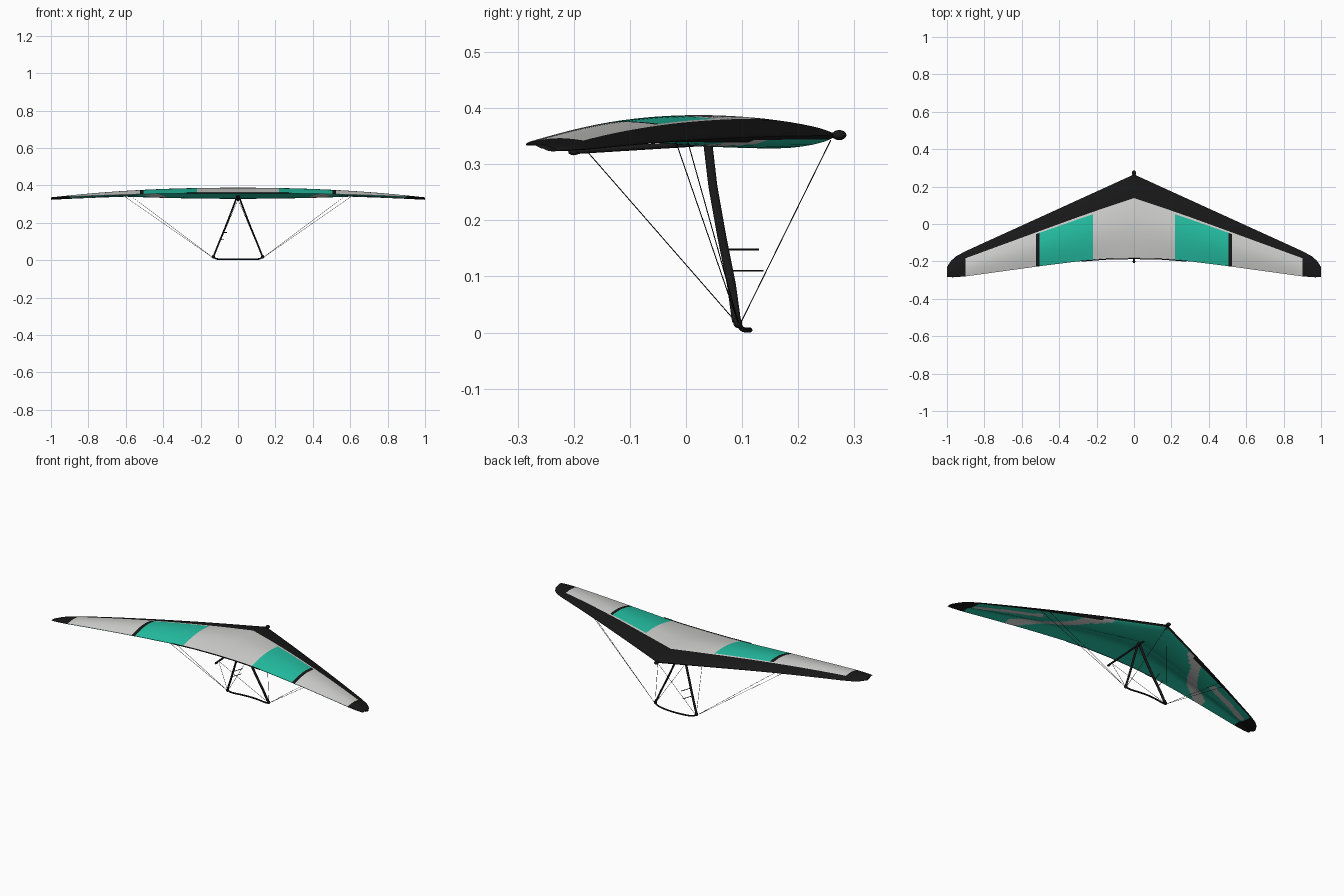
import bpy, bmesh, math
from mathutils import Vector

if "Cube" in bpy.data.objects:
    bpy.data.objects.remove(bpy.data.objects["Cube"])


def material(name, rgb):
    m = bpy.data.materials.new(name)
    m.diffuse_color = (*rgb, 1)
    m.use_nodes = True
    m.node_tree.nodes["Principled BSDF"].inputs["Base Color"].default_value = m.diffuse_color
    return m


WHITE = material("sail_white", (0.64, 0.64, 0.63))
TEAL = material("sail_teal", (0.018, 0.53, 0.37))
BLACK = material("black", (0.009, 0.009, 0.009))


def finish(bm, name, mats, angle=40):
    bmesh.ops.recalc_face_normals(bm, faces=bm.faces)
    me = bpy.data.meshes.new(name)
    bm.to_mesh(me)
    bm.free()
    ob = bpy.data.objects.new(name, me)
    bpy.context.collection.objects.link(ob)
    for m in mats:
        me.materials.append(m)
    bpy.ops.object.select_all(action='DESELECT')
    ob.select_set(True)
    bpy.context.view_layer.objects.active = ob
    bpy.ops.object.shade_smooth_by_angle(angle=math.radians(angle))
    return ob


def tube(name, pts, ru, rv=None, sides=10, ref=(0, 1, 0)):
    """Sweep an ellipse along a path; ru is the radius towards ref."""
    rv = rv or ru
    pts = [Vector(p) for p in pts]
    bm = bmesh.new()
    rings = []
    for i, p in enumerate(pts):
        d = (pts[min(i + 1, len(pts) - 1)] - pts[max(i - 1, 0)]).normalized()
        r = Vector(ref)
        if abs(d.dot(r)) > 0.95:
            r = Vector((0, 0, 1))
        v = d.cross(r).normalized()
        u = v.cross(d)
        rings.append([bm.verts.new(p + u * ru * math.cos(a) + v * rv * math.sin(a))
                      for a in (2 * math.pi * k / sides for k in range(sides))])
    for a, b in zip(rings, rings[1:]):
        for k in range(sides):
            bm.faces.new((a[k], a[(k + 1) % sides], b[(k + 1) % sides], b[k]))
    bm.faces.new(rings[0])
    bm.faces.new(rings[-1])
    return finish(bm, name, [BLACK])


def ball(name, loc, radii):
    bm = bmesh.new()
    bmesh.ops.create_uvsphere(bm, u_segments=14, v_segments=8, radius=1)
    for v in bm.verts:
        v.co = Vector(loc) + Vector([c * r for c, r in zip(v.co, radii)])
    return finish(bm, name, [BLACK])


def interp(table, x):
    for (x0, y0), (x1, y1) in zip(table, table[1:]):
        if x <= x1:
            return y0 + (y1 - y0) * (x - x0) / (x1 - x0)
    return table[-1][1]


# Wing plan outline and section
LEAD = [(0, .265), (.9, -.145), (.95, -.172), (.98, -.198), (1, -.23)]
TRAIL = [(0, -.185), (.15, -.188), (.3, -.2), (.5, -.225), (.9, -.28), (.97, -.285), (1, -.283)]


def wing_point(x, t, upper):
    a = abs(x)
    y = interp(LEAD, a) * (1 - t) + interp(TRAIL, a) * t
    z = (.351 - .026 * a * a) * (1 - t) + (.36 - .025 * a * a) * t
    h = .032 * (1 - .85 * a ** 2.5)
    s = max(math.sin(math.pi * t), 0)
    up = h * (s ** .55 if t < .5 else s)
    if upper:
        return Vector((x, y, z + up))
    if t < .5:
        depth = .021 * max(0, 1 - (a / .6) ** 2) + .004
        return Vector((x, y, z - depth * max(math.sin(2 * math.pi * t), 0) ** .6))
    k = min((t - .5) / .3, 1)
    return Vector((x, y, z - .002 + up * k * k * (3 - 2 * k)))


def near_path(x, y, path, width):
    """Distance test to a polyline in plan."""
    p = Vector((x, y))
    for a, b in zip(path, path[1:]):
        a, b = Vector(a), Vector(b)
        k = max(0, min(1, (p - a).dot(b - a) / (b - a).length_squared))
        if (a + (b - a) * k - p).length < width:
            return True
    return False


# White swooshes on the underside
SWOOSH = [(.27, .14), (.36, .06), (.43, -.05), (.5, -.14), (.63, -.23)]
STREAK = [(.57, -.06), (.72, -.125), (.88, -.2)]

# Sail: rows along the chord, columns along the span, both cut at colour borders
rows = [0, .005, .02, .04, .06, .09, .13, .18, .23, .28, .315] + [.315 + .685 * i / 22 for i in range(1, 23)]
half = [0]
for end, n in ((.22, 16), (.505, 32), (.525, 3), (.9, 44), (1, 12)):
    start = half[-1]
    half += [start + (end - start) * i / n for i in range(1, n + 1)]
xs = [-x for x in reversed(half[1:])] + half
ring_def = [(t, True) for t in rows] + [(t, False) for t in reversed(rows[1:])]
bm = bmesh.new()
cols = [[bm.verts.new(wing_point(x, t, u)) for t, u in ring_def] for x in xs]
n = len(ring_def)
for i in range(len(xs) - 1):
    a = abs(xs[i] + xs[i + 1]) / 2
    for j in range(n):
        k = (j + 1) % n
        f = bm.faces.new((cols[i][j], cols[i + 1][j], cols[i + 1][k], cols[i][k]))
        t = (ring_def[j][0] + ring_def[k][0]) / 2
        upper = ring_def[j][1] and ring_def[k][1]
        c = f.calc_center_median()
        if a > .9:
            f.material_index = 2
        elif upper:
            if t < .28 or (.505 < a < .525 and t > .3):
                f.material_index = 2
            elif .22 < a < .505 and t > .315:
                f.material_index = 1
        elif t < .03 or (a > .3 and t < .06):
            f.material_index = 2
        elif not (near_path(a, c.y, SWOOSH, .026) or near_path(a, c.y, STREAK, .016)):
            f.material_index = 1
bm.faces.new(cols[0])
bm.faces.new(cols[-1])
for f in bm.faces:
    if len(f.verts) > 4:
        f.material_index = 2
finish(bm, "sail", [WHITE, TEAL, BLACK], 50)

# Trailing edge cord
tube("trailing_cord", [wing_point(-.28 + .02 * i, 1, True) for i in range(29)], .0028, sides=6)

# Keel with nose and tail caps
tube("keel", [(0, .27, .352), (0, -.2, .323)], .005)
ball("nose_cap", (0, .273, .352), (.012, .013, .009))
ball("keel_tail_cap", (0, -.2, .322), (.007, .01, .006))

# Control frame
for s, side in ((-1, "left"), (1, "right")):
    tube(side + "_downtube", [(s * .003, .038, .345), (s * .035, .048, .26), (s * .07, .064, .17),
                              (s * .105, .081, .085), (s * .131, .09, .02)], .008, .0045, 12)
    ball(side + "_corner_fitting", (s * .132, .092, .018), (.009, .008, .01))
    foot = (s * .132, .095, .012)
    # Rigging wires
    for name, top in (("nose_wire", (0, .258, .343)), ("tail_wire", (0, -.178, .325)),
                      ("outer_side_wire", (s * .605, -.018, .34)),
                      ("inner_side_wire", (s * .57, .003, .341))):
        tube(side + "_" + name, [foot, top], .0009, sides=6)
ball("apex_fitting", (0, .038, .338), (.009, .01, .009))

# Base bar, bowed towards the nose
tube("base_bar", [(x, .094 + .02 * (1 - (x / .132) ** 2), .0045 + .012 * abs(x / .132) ** 10)
                  for x in (-.132 + .264 * i / 24 for i in range(25))], .0045)

# Two short instrument rods on the left downtube
for i, (x, y, z) in enumerate(((-.079, .072, .148), (-.095, .08, .11))):
    tube(f"instrument_rod_{i + 1}", [(x, y, z), (x + .02, y + .058, z)], .0018, sides=6)
